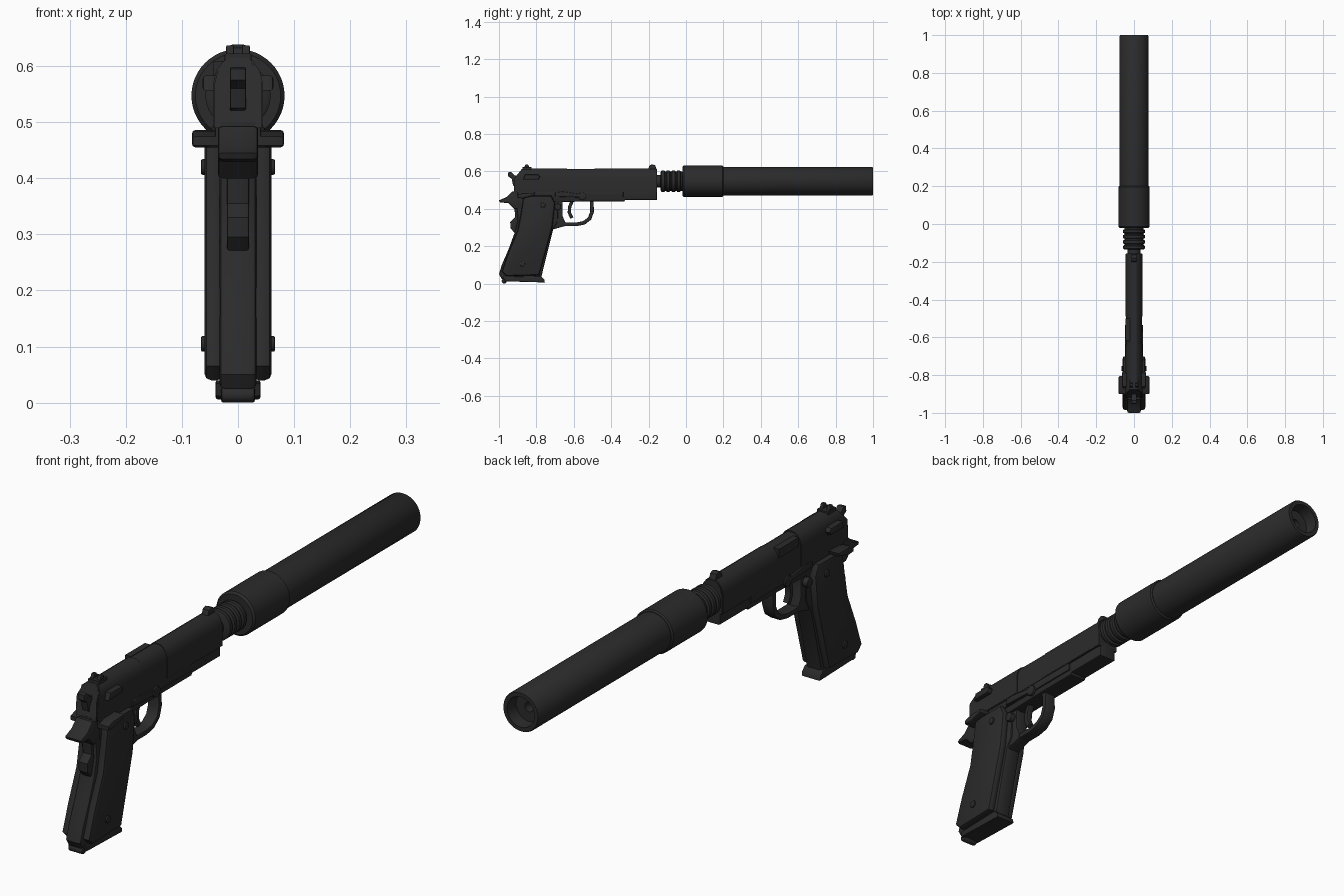
import bpy, bmesh, math
from mathutils import Vector

old = bpy.data.objects.get("Cube")
if old:
    bpy.data.objects.remove(old, do_unlink=True)

black = bpy.data.materials.new("matte black")
black.use_nodes = True
COLOR = (0.024, 0.024, 0.025, 1)
black.diffuse_color = COLOR
shader = black.node_tree.nodes["Principled BSDF"]
shader.inputs["Base Color"].default_value = COLOR
shader.inputs["Roughness"].default_value = 0.7
AXIS = 0.547  # height of the barrel axis


def finish(name, bm, angle=35):
    bmesh.ops.recalc_face_normals(bm, faces=bm.faces)
    mesh = bpy.data.meshes.new(name)
    bm.to_mesh(mesh)
    bm.free()
    mesh.materials.append(black)
    obj = bpy.data.objects.new(name, mesh)
    bpy.context.collection.objects.link(obj)
    bpy.ops.object.select_all(action="DESELECT")
    obj.select_set(True)
    bpy.context.view_layer.objects.active = obj
    bpy.ops.object.shade_smooth_by_angle(angle=math.radians(angle))
    return obj


def prism(name, pts, x0, x1, bevel=0.0):
    """Side profile (y, z) extruded across x, with rounded side rims."""
    bm = bmesh.new()
    face = bm.faces.new([bm.verts.new((x0, y, z)) for y, z in pts])
    ext = bmesh.ops.extrude_face_region(bm, geom=[face], use_keep_orig=True)
    for v in ext["geom"]:
        if isinstance(v, bmesh.types.BMVert):
            v.co.x = x1
    bmesh.ops.recalc_face_normals(bm, faces=bm.faces)
    if bevel:
        rim = [e for e in bm.edges if abs(e.verts[0].co.x - e.verts[1].co.x) < 1e-6]
        bmesh.ops.bevel(bm, geom=rim, offset=bevel, segments=2, profile=0.5,
                        affect="EDGES", clamp_overlap=True)
    return finish(name, bm)


def pair(name, pts, x0, x1, bevel=0.0):
    prism("left_" + name, pts, x0, x1, bevel)
    prism("right_" + name, pts, -x1, -x0, bevel)


def box(y0, y1, z0, z1):
    return [(y0, z0), (y1, z0), (y1, z1), (y0, z1)]


def disc(y, z, r, n=12):
    return [(y + r * math.cos(math.tau * i / n), z + r * math.sin(math.tau * i / n))
            for i in range(n)]


def lathe(name, pts, steps=48):
    """Profile (y, radius) turned around the barrel axis."""
    bm = bmesh.new()
    vs = [bm.verts.new((0, y, AXIS + r)) for y, r in pts]
    es = [bm.edges.new(p) for p in zip(vs, vs[1:])]
    bmesh.ops.spin(bm, geom=vs + es, cent=(0, 0, AXIS), axis=(0, 1, 0),
                   angle=math.tau, steps=steps, use_duplicate=False)
    bmesh.ops.remove_doubles(bm, verts=bm.verts, dist=1e-5)
    return finish(name, bm)


def band(path, t):
    """Closed outline of a strip of thickness t along a path."""
    p = [Vector(q) for q in path]
    outer, inner = [], []
    for i, q in enumerate(p):
        d = (p[min(i + 1, len(p) - 1)] - p[max(i - 1, 0)]).normalized()
        n = Vector((-d.y, d.x)) * t / 2
        outer.append(tuple(q + n))
        inner.append(tuple(q - n))
    return outer + inner[::-1]


# Suppressor: rear sleeve, long tube and recessed muzzle
lathe("suppressor_sleeve", [(-0.02, 0), (-0.02, 0.076), (-0.012, 0.083),
                            (0.195, 0.083), (0.2, 0.078), (0.2, 0)])
lathe("suppressor_tube", [(0.19, 0), (0.19, 0.076), (0.995, 0.076), (1.0, 0.073),
                          (1.0, 0.058), (0.95, 0.055), (0.95, 0.018), (0.85, 0.018),
                          (0.85, 0)])

# Ribbed neck and barrel
ribs = [(-0.135, 0), (-0.135, 0.05)]
for i in range(4):
    y = -0.13 + i * 0.028
    ribs += [(y, 0.058), (y + 0.014, 0.058), (y + 0.018, 0.051), (y + 0.024, 0.051)]
lathe("threaded_neck", ribs + [(-0.01, 0.05), (-0.01, 0)])
lathe("barrel", [(-0.3, 0), (-0.3, 0.034), (-0.1, 0.034), (-0.1, 0)], 24)

# Slide: rounded section swept along y, with a sloped rear
half = [(0.043, 0.49), (0.043, 0.565), (0.037, 0.588), (0.026, 0.604), (0.013, 0.612)]
section = half + [(-x, z) for x, z in reversed(half)]


def sweep(name, y0, y1, slope=0.0, grow=0.0):
    bm = bmesh.new()
    ends = []
    for y, s in ((y0, slope), (y1, 0)):
        ends.append([bm.verts.new((x * (1 + grow), y + max(0, z - 0.56) * s,
                                   z + grow * 0.1)) for x, z in section])
    a, b = ends
    bm.faces.new(a)
    bm.faces.new(b)
    for i in range(len(a)):
        j = (i + 1) % len(a)
        bm.faces.new((a[i], a[j], b[j], b[i]))
    finish(name, bm, 25)


sweep("slide", -0.92, -0.155, 0.8)
sweep("slide_rear_cover", -0.915, -0.635, 0.8, 0.04)
sweep("slide_front_cover", -0.49, -0.16, 0, 0.02)
prism("ejection_port", box(-0.62, -0.5, 0.575, 0.609), -0.044, -0.02)

# Sights and hammer
prism("front_sight", [(-0.205, 0.605), (-0.195, 0.632), (-0.18, 0.638),
                      (-0.165, 0.632), (-0.155, 0.605)], -0.014, 0.014, 0.003)
prism("rear_sight_base", box(-0.875, -0.825, 0.6, 0.622), -0.024, 0.024, 0.003)
pair("rear_sight_post", [(-0.868, 0.615), (-0.858, 0.637), (-0.845, 0.637),
                         (-0.835, 0.615)], 0.007, 0.021, 0.002)
prism("hammer", [(-0.9, 0.51), (-0.925, 0.525), (-0.932, 0.56), (-0.952, 0.575),
                 (-0.95, 0.595), (-0.935, 0.598), (-0.915, 0.578), (-0.9, 0.575)],
      -0.014, 0.014, 0.003)

# Frame below the slide
prism("frame", [(-0.92, 0.5), (-0.92, 0.47), (-0.69, 0.435), (-0.5, 0.44),
                (-0.33, 0.44), (-0.325, 0.448), (-0.155, 0.448), (-0.155, 0.5)],
      -0.036, 0.036, 0.006)
pair("frame_rail", box(-0.9, -0.335, 0.462, 0.495), 0.03, 0.041, 0.004)
prism("beavertail", [(-0.88, 0.495), (-0.93, 0.492), (-0.96, 0.462), (-1.0, 0.445),
                     (-0.995, 0.434), (-0.95, 0.43), (-0.92, 0.4), (-0.88, 0.4)],
      -0.036, 0.036, 0.01)

# Grip core, rear safety, panels and screws
prism("grip_core", [(-0.9, 0.49), (-0.905, 0.4), (-0.9, 0.34), (-0.915, 0.275),
                    (-0.95, 0.18), (-0.985, 0.1), (-1.0, 0.05), (-0.985, 0.025),
                    (-0.775, 0.025), (-0.765, 0.07), (-0.71, 0.29), (-0.685, 0.33),
                    (-0.68, 0.49)], -0.033, 0.033, 0.01)
prism("grip_safety", [(-0.89, 0.43), (-0.918, 0.41), (-0.913, 0.355), (-0.94, 0.33),
                      (-0.938, 0.295), (-0.915, 0.27), (-0.89, 0.28)],
      -0.02, 0.02, 0.005)
panel = [(-0.868, 0.47), (-0.72, 0.47), (-0.7, 0.43), (-0.715, 0.3), (-0.785, 0.045),
         (-0.96, 0.04), (-0.985, 0.065), (-0.95, 0.165), (-0.9, 0.285), (-0.882, 0.38)]
pair("grip_panel", panel, 0.025, 0.06, 0.012)
for name, y, z in (("upper", -0.765, 0.42), ("lower", -0.875, 0.105)):
    pair(name + "_grip_screw", disc(y, z, 0.014), 0.05, 0.066, 0.003)

# Magazine floor and lanyard stud
prism("magazine_floor", [(-0.975, 0.035), (-0.97, 0.012), (-0.755, 0.006),
                         (-0.757, 0.022), (-0.775, 0.04)], -0.04, 0.04, 0.004)
prism("lanyard_stud", disc(-0.972, 0.014, 0.014), -0.03, 0.03, 0.004)

# Trigger and guard
guard = [(-0.505, 0.45), (-0.502, 0.385), (-0.515, 0.348), (-0.545, 0.325),
         (-0.585, 0.317), (-0.64, 0.317), (-0.7, 0.317)]
prism("trigger_guard", band(guard, 0.02), -0.024, 0.024, 0.004)
prism("guard_root", [(-0.7, 0.45), (-0.66, 0.45), (-0.66, 0.36), (-0.645, 0.328),
                     (-0.645, 0.308), (-0.71, 0.29)], -0.026, 0.026, 0.005)
prism("trigger", band([(-0.605, 0.45), (-0.622, 0.41), (-0.624, 0.38),
                       (-0.61, 0.35)], 0.018), -0.012, 0.012, 0.003)

# Controls on both sides
pair("thumb_safety", [(-0.9, 0.458), (-0.87, 0.455), (-0.81, 0.472), (-0.805, 0.486),
                      (-0.87, 0.484), (-0.9, 0.474)], 0.03, 0.082, 0.006)
pair("slide_lever", [(-0.87, 0.556), (-0.79, 0.556), (-0.78, 0.57), (-0.79, 0.583),
                     (-0.86, 0.583)], 0.035, 0.063, 0.006)
pair("slide_stop", [(-0.7, 0.465), (-0.55, 0.46), (-0.55, 0.476), (-0.66, 0.492),
                    (-0.7, 0.486)], 0.035, 0.048, 0.004)
pair("takedown_pin", disc(-0.555, 0.467, 0.021, 16), 0.035, 0.047, 0.003)
pair("magazine_catch", disc(-0.685, 0.41, 0.018), 0.02, 0.046, 0.004)
